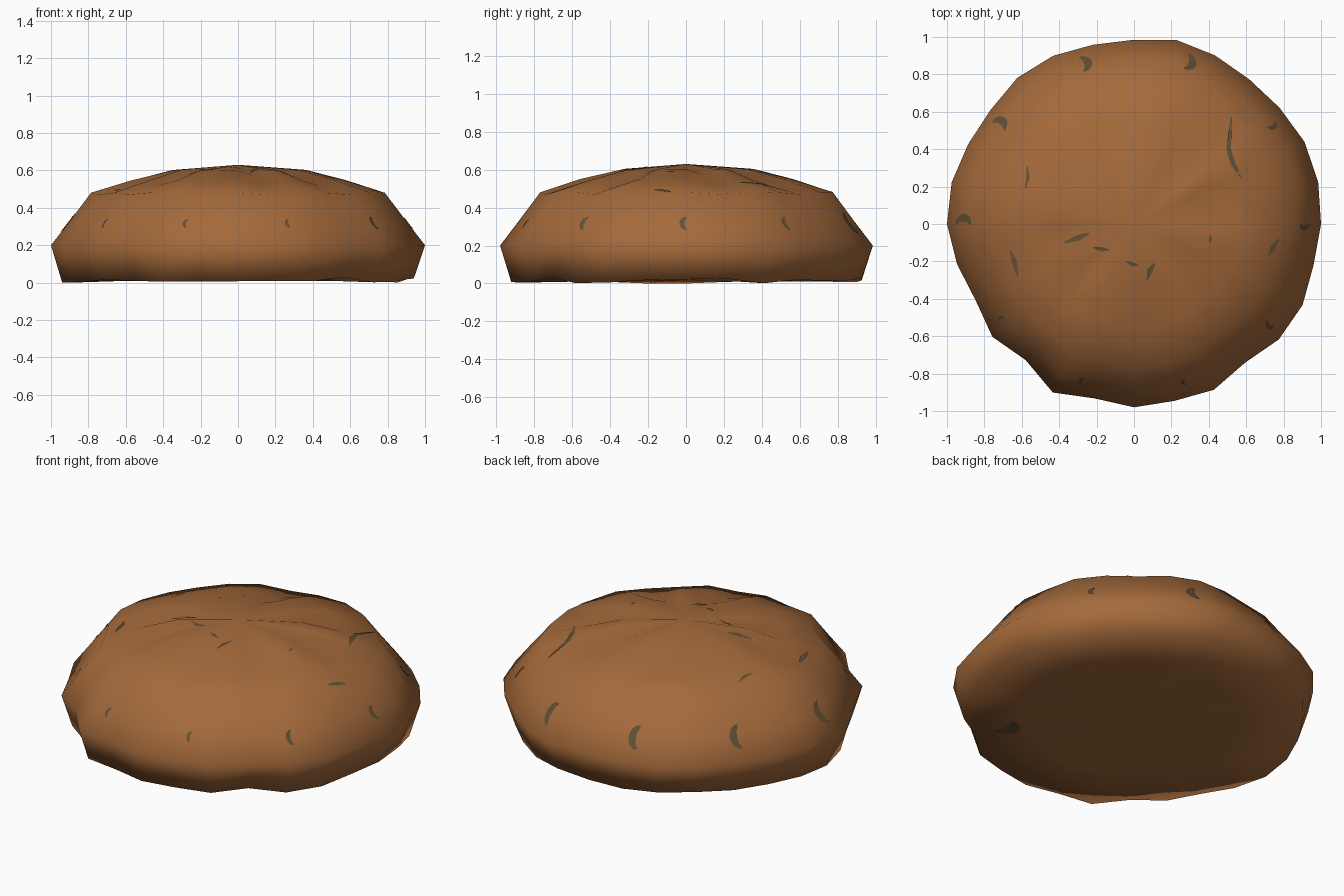
import bpy, bmesh, math, random
from mathutils import Vector
from mathutils.bvhtree import BVHTree

if "Cube" in bpy.data.objects:
    bpy.data.objects.remove(bpy.data.objects["Cube"])

random.seed(4)


def material(name, rgb):
    m = bpy.data.materials.new(name)
    m.diffuse_color = (*rgb, 1)
    m.use_nodes = True
    m.node_tree.nodes["Principled BSDF"].inputs["Base Color"].default_value = m.diffuse_color
    return m


CRUST = material("baked brown", (0.37, 0.143, 0.044))
FILLING = material("dark olive brown", (0.115, 0.078, 0.036))


def finish(bm, name, mat):
    me = bpy.data.meshes.new(name)
    bm.to_mesh(me)
    ob = bpy.data.objects.new(name, me)
    bpy.context.collection.objects.link(ob)
    me.materials.append(mat)
    for p in me.polygons:
        p.use_smooth = True
    return ob


# Bun: hand-shaped rim outline swept through a domed profile
OUTLINE = [1.0, 1.01, 1.012, .996, .989, 1.0, 1.01, .985, .983, .998, 1.0, .98,
           .984, 1.0, 1.0, .97, .94, .968, .93, 1.0, .956, .98, .97, .984, .95,
           .99, 1.0, .985]
N = len(OUTLINE)
# radius, height, how far pleats sink the ring
PROFILE = [(.60, .012, 0), (.94, .02, 0), (1.0, .2, 0), (.895, .335, 0),
           (.785, .482, .012), (.57, .548, .03), (.36, .602, .025)]
CREASES = {1, 4, 8, 15, 17, 22, 25}      # outline steps holding a radial pleat
bm = bmesh.new()
rings = []
for r, z, sink in PROFILE:
    ring = []
    for i, k in enumerate(OUTLINE):
        a = 2 * math.pi * i / N
        dz = -sink if i in CREASES else random.uniform(-.2, .1) * sink
        if z == .02:
            dz = random.uniform(-.02, .012)
        ring.append(bm.verts.new((r * k * math.cos(a), r * k * math.sin(a), z + dz)))
    rings.append(ring)
bottom = bm.verts.new((0, 0, .012))
apex = bm.verts.new((0, 0, .63))
for i in range(N):
    j = (i + 1) % N
    for lo, hi in zip(rings, rings[1:]):
        bm.faces.new((lo[i], lo[j], hi[j], hi[i]))
    bm.faces.new((bottom, rings[0][j], rings[0][i]))
    bm.faces.new((apex, rings[-1][i], rings[-1][j]))
bmesh.ops.triangulate(bm, faces=bm.faces[:])
bmesh.ops.recalc_face_normals(bm, faces=bm.faces[:])
low = min(v.co.z for v in bm.verts)
for v in bm.verts:
    if v.co.z < .1:
        v.co.z -= low
tree = BVHTree.FromBMesh(bm)
finish(bm, "bun", CRUST)
bm.free()


def patch(bm, path, width, origin, u, v, ray):
    """Tapered thin strip along a 2D path, dropped onto the bun along a ray."""
    rows = []
    pts = [Vector(p) for p in path]
    for i, p in enumerate(pts):
        t = (pts[min(i + 1, len(pts) - 1)] - pts[max(i - 1, 0)]).normalized()
        side = Vector((-t.y, t.x))
        w = width * (.25 + .75 * math.sin(math.pi * i / (len(pts) - 1))) / 2
        row = []
        for s in (-w, 0, w):
            q = p + side * s
            hit, n, _, _ = tree.ray_cast(origin + u * q.x + v * q.y, ray)
            if hit is None:
                return
            row.append(bm.verts.new(hit + n * .004))
        rows.append(row)
    for a, b in zip(rows, rows[1:]):
        for c in range(2):
            f = bm.faces.new((a[c], a[c + 1], b[c + 1], b[c]))
            f.normal_update()
            if f.normal.dot(ray) > 0:
                f.normal_flip()


def crescent(radius):
    return [(radius * (.4 - math.cos(t)), radius * math.sin(t))
            for t in [math.radians(-70 + 20 * k) for k in range(8)]]


# Ring of ten crescent spots of filling around the side
Z = Vector((0, 0, 1))
bm = bmesh.new()
for k in range(10):
    a = math.radians(36 * k)
    out = Vector((math.cos(a), math.sin(a), 0))
    size = .055 if 2 <= k <= 5 else (.034 if k in (0, 1, 9) else .024)
    patch(bm, crescent(size), size * .8, out * 1.5 + Z * .315,
          Vector((-out.y, out.x, 0)), Z, -out)
finish(bm, "side_filling_spots", FILLING)
bm.free()

# Thin streaks of filling showing through the top
STREAKS = [([(.52, .57), (.505, .40), (.53, .32), (.57, .25)], .028),
           ([(-.57, .31), (-.565, .25), (-.58, .19)], .018),
           ([(-.66, -.14), (-.64, -.2), (-.62, -.28)], .028),
           ([(.77, -.08), (.74, -.13), (.72, -.17)], .03),
           ([(-.37, -.1), (-.3, -.075), (-.24, -.05)], .034),
           ([(-.22, -.125), (-.17, -.135), (-.13, -.14)], .024),
           ([(-.04, -.20), (-.01, -.215), (.02, -.22)], .024),
           ([(.11, -.21), (.085, -.25), (.07, -.3)], .03),
           ([(.405, -.06), (.41, -.08), (.405, -.1)], .015)]
bm = bmesh.new()
for path, width in STREAKS:
    patch(bm, path, width, Z * 2, Vector((1, 0, 0)), Vector((0, 1, 0)), -Z)
finish(bm, "top_filling_streaks", FILLING)
bm.free()

# One spot of filling underneath
bm = bmesh.new()
patch(bm, crescent(.07), .08, Vector((.49, -.51, -1)), Vector((1, 0, 0)),
      Vector((0, 1, 0)), Z)
finish(bm, "under_filling_spot", FILLING)
bm.free()
